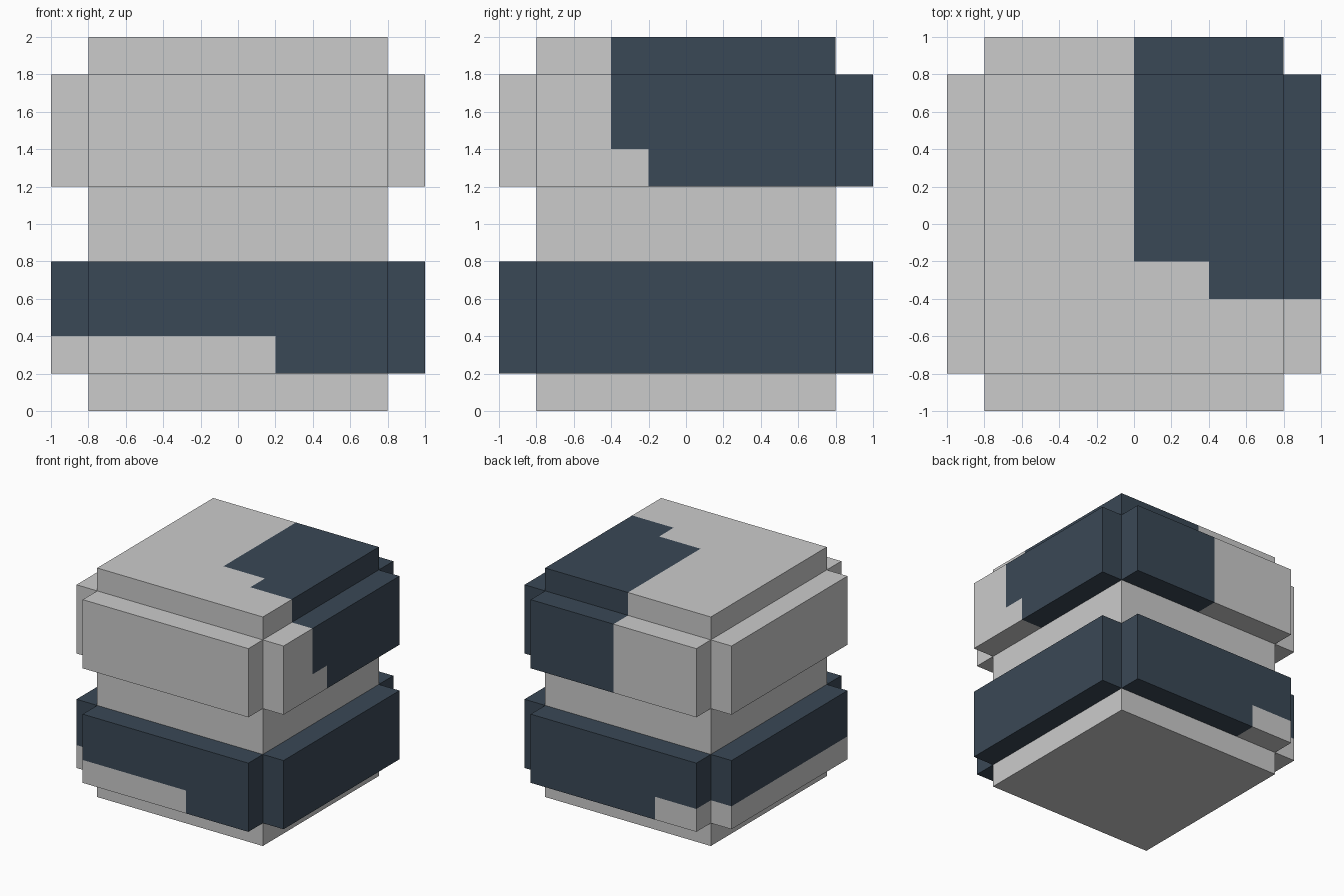
import bpy
import bmesh
from mathutils import Vector

if "Cube" in bpy.data.objects:
    bpy.data.objects.remove(bpy.data.objects["Cube"])

dark = bpy.data.materials.new("dark_blue")
dark.diffuse_color = (0.042, 0.065, 0.093, 1)
dark.use_nodes = True
dark.node_tree.nodes["Principled BSDF"].inputs["Base Color"].default_value = dark.diffuse_color


def block(name, lo, hi, is_dark, cuts=()):
    """Box from lo to hi, split at (axis, position) cuts; is_dark colours each face."""
    bm = bmesh.new()
    bmesh.ops.create_cube(bm, size=1)
    lo, hi = Vector(lo), Vector(hi)
    for v in bm.verts:
        v.co = (lo + hi) / 2 + v.co * (hi - lo)
    for axis, pos in cuts:
        normal = Vector((0, 0, 0))
        normal[axis] = 1
        bmesh.ops.bisect_plane(bm, geom=bm.verts[:] + bm.edges[:] + bm.faces[:],
                               plane_co=normal * pos, plane_no=normal)
    flags = [is_dark(*f.calc_center_median()) for f in bm.faces]
    if any(flags):
        for f, flag in zip(bm.faces, flags):
            f.material_index = int(flag and not all(flags))
    mesh = bpy.data.meshes.new(name)
    bm.to_mesh(mesh)
    bm.free()
    if any(flags):
        if not all(flags):
            mesh.materials.append(None)
        mesh.materials.append(dark)
    obj = bpy.data.objects.new(name, mesh)
    bpy.context.collection.objects.link(obj)


X, Y, Z = 0, 1, 2

# Central core with a stepped dark patch on its top rim
block("core", (-0.8, -0.8, 0), (0.8, 0.8, 2),
      lambda x, y, z: z > 1.8 and ((x > 0 and y > -0.2) or (x > 0.4 and y > -0.4)),
      [(Z, 1.8), (X, 0), (X, 0.4), (Y, -0.2), (Y, -0.4)])

# Extents of the four slabs that make each raised band
sides = {
    "front": ((-0.8, -1), (0.8, -0.8)),
    "back": ((-0.8, 0.8), (0.8, 1)),
    "left": ((-1, -0.8), (-0.8, 0.8)),
    "right": ((0.8, -0.8), (1, 0.8)),
}

# Colour rule and cut lines of each slab
lower = {
    "front": (lambda x, y, z: z > 0.4 or x > 0.2, [(Z, 0.4), (X, 0.2)]),
    "back": (lambda x, y, z: z > 0.4 or x > -0.4, [(Z, 0.4), (X, -0.4)]),
    "left": (lambda x, y, z: z > 0.4, [(Z, 0.4)]),
    "right": (lambda x, y, z: True, []),
}
upper = {
    "front": (lambda x, y, z: False, []),
    "back": (lambda x, y, z: x > 0, [(X, 0)]),
    "left": (lambda x, y, z: False, []),
    "right": (lambda x, y, z: y > (-0.4 if z > 1.4 else -0.2),
              [(Z, 1.4), (Y, -0.4), (Y, -0.2)]),
}

# Lower and upper bands
for band, z0, rules in (("lower", 0.2, lower), ("upper", 1.2, upper)):
    for side, (lo, hi) in sides.items():
        rule, cuts = rules[side]
        block(f"{band}_{side}_slab", (*lo, z0), (*hi, z0 + 0.6), rule, cuts)
